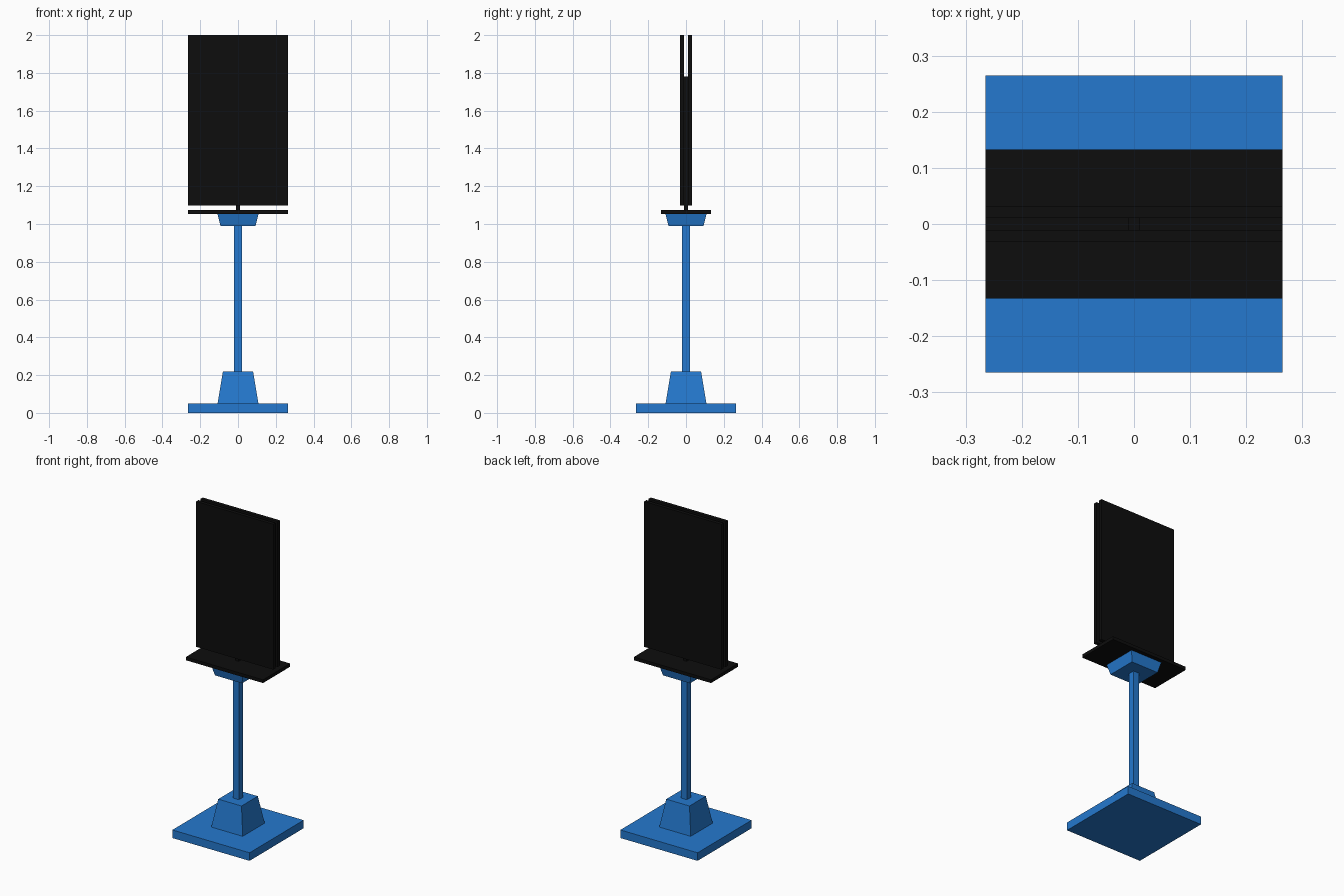
import bpy
import bmesh

if "Cube" in bpy.data.objects:
    bpy.data.objects.remove(bpy.data.objects["Cube"], do_unlink=True)


def material(name, color):
    mat = bpy.data.materials.new(name)
    mat.use_nodes = True
    mat.diffuse_color = color
    mat.node_tree.nodes["Principled BSDF"].inputs["Base Color"].default_value = color
    return mat


blue = material("blue paint", (0.018, 0.19, 0.62, 1))
black = material("black panel", (0.004, 0.004, 0.004, 1))


def block(name, mat, z0, z1, half_x, half_y, y=0, top=1):
    """Box from z0 to z1; its upper end is scaled by top."""
    bm = bmesh.new()
    bmesh.ops.create_cube(bm, size=2)
    for v in bm.verts:
        upper = v.co.z > 0
        scale = top if upper else 1
        v.co = (v.co.x * half_x * scale, v.co.y * half_y * scale + y, z1 if upper else z0)
    mesh = bpy.data.meshes.new(name)
    bm.to_mesh(mesh)
    bm.free()
    mesh.materials.append(mat)
    obj = bpy.data.objects.new(name, mesh)
    bpy.context.collection.objects.link(obj)
    return obj


# Stand
block("base_plate", blue, 0, 0.05, 0.265, 0.265)
block("tapered_foot", blue, 0.05, 0.22, 0.108, 0.108, top=0.74)
block("pole", blue, 0.22, 0.99, 0.02, 0.02)
block("flared_cap", blue, 0.99, 1.055, 0.093, 0.093, top=1.17)

# Shelf and the thin rod that holds the panels
block("shelf", black, 1.053, 1.073, 0.265, 0.133)
block("panel_rod", black, 1.073, 1.78, 0.0105, 0.0105)

# Two facing panels with a gap between them
for name, side in (("front_panel", -1), ("back_panel", 1)):
    block(name, black, 1.098, 2, 0.265, 0.011, y=side * 0.0215)
